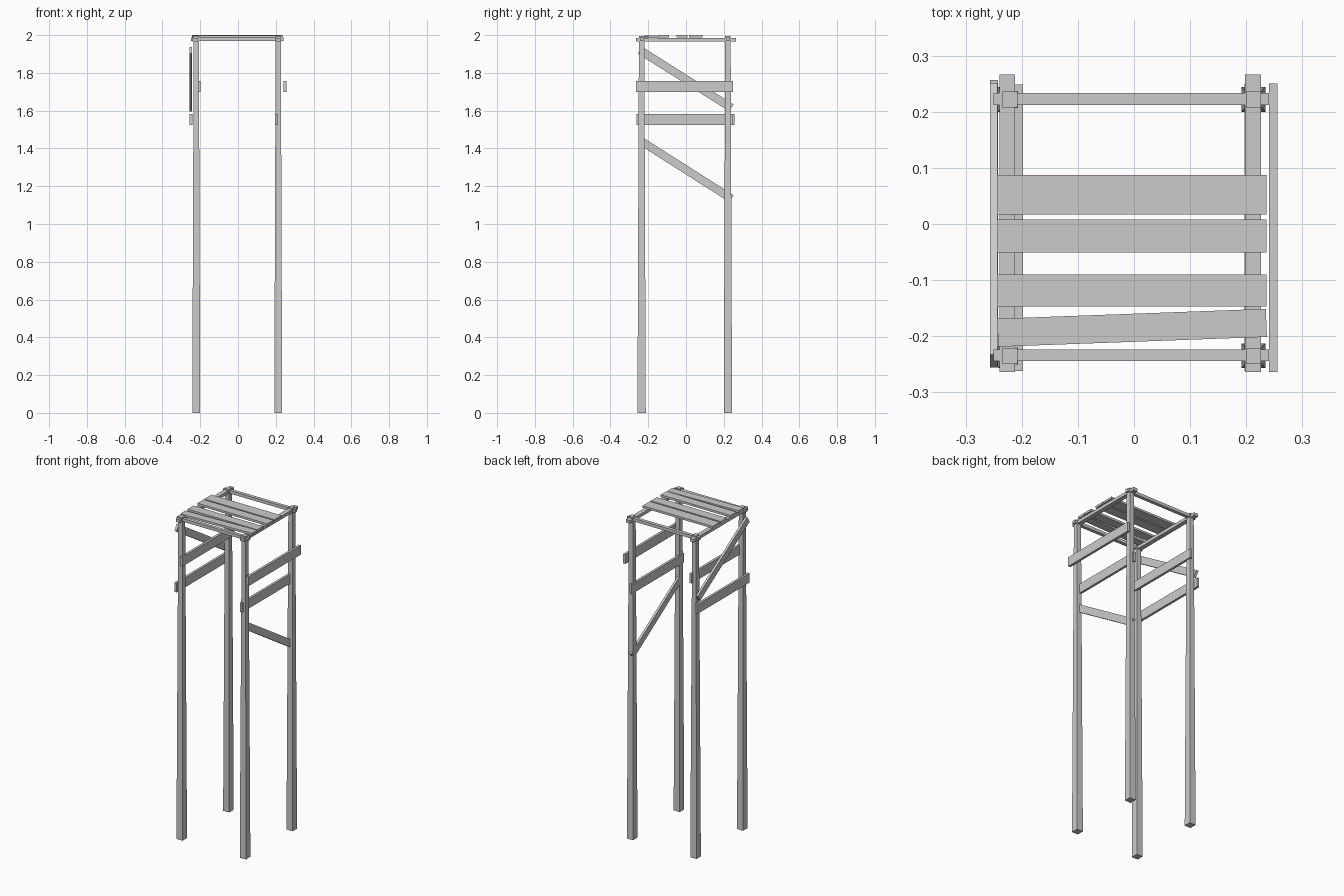
import bpy, bmesh, math
from mathutils import Matrix, Vector

if "Cube" in bpy.data.objects:
    bpy.data.objects.remove(bpy.data.objects["Cube"])


def box(name, x, y, z, rot=None, taper=1.0):
    """Box from (min, max) ranges, optionally rotated about its centre and tapered upward."""
    bm = bmesh.new()
    bmesh.ops.create_cube(bm, size=1)
    size = Vector((x[1] - x[0], y[1] - y[0], z[1] - z[0]))
    mid = Vector((x[0] + x[1], y[0] + y[1], z[0] + z[1])) / 2
    for v in bm.verts:
        if v.co.z > 0:
            v.co.x *= taper
            v.co.y *= taper
        v.co = Vector(a * b for a, b in zip(v.co, size))
    if rot:
        bm.transform(Matrix.Rotation(math.radians(rot[1]), 4, rot[0]))
    mesh = bpy.data.meshes.new(name)
    bm.to_mesh(mesh)
    bm.free()
    ob = bpy.data.objects.new(name, mesh)
    ob.location = mid
    bpy.context.collection.objects.link(ob)
    return ob


def brace(name, x, start, end, width=0.043):
    """Diagonal board in a side plane between two (y, z) points."""
    dy, dz = end[0] - start[0], end[1] - start[1]
    half = math.hypot(dy, dz) / 2
    cy, cz = (start[0] + end[0]) / 2, (start[1] + end[1]) / 2
    box(name, x, (cy - half, cy + half), (cz - width / 2, cz + width / 2),
        ('X', math.degrees(math.atan2(dz, dy))))


# Tapered legs
for side, lx in (("left", -0.221), ("right", 0.213)):
    for end, ly in (("front", -0.235), ("back", 0.222)):
        box(f"{end}_{side}_leg", (lx - 0.021, lx + 0.021), (ly - 0.022, ly + 0.022),
            (0, 1.995), taper=0.65)

# Top frame rails
box("left_rail", (-0.24, -0.212), (-0.264, 0.266), (1.967, 1.986))
box("right_rail", (0.198, 0.226), (-0.264, 0.266), (1.967, 1.986))
for end, ry in (("front", -0.234), ("back", 0.223)):
    box(f"{end}_rail", (-0.25, 0.241), (ry - 0.0105, ry + 0.0105), (1.969, 1.988))

# Platform slats, the front one set crooked
for i, y in enumerate([(0.017, 0.087), (-0.051, 0.008), (-0.147, -0.09)]):
    box(f"slat_{i + 1}", (-0.243, 0.236), y, (1.987, 2.0))
box("crooked_slat", (-0.243, 0.236), (-0.21, -0.16), (1.986, 1.999), ('Z', 2.1))

# Horizontal side boards
high, low = (1.7, 1.758), (1.525, 1.583)
box("left_inner_board", (-0.213, -0.198), (-0.262, 0.249), high)
box("right_outer_board", (0.241, 0.256), (-0.264, 0.25), high)
box("left_outer_board", (-0.257, -0.242), (-0.255, 0.257), low)
box("right_inner_board", (0.197, 0.212), (-0.262, 0.25), low)

# Diagonal braces
brace("left_brace", (-0.257, -0.243), (-0.244, 1.92), (0.24, 1.615))
brace("right_brace", (0.199, 0.213), (-0.24, 1.44), (0.24, 1.135))
